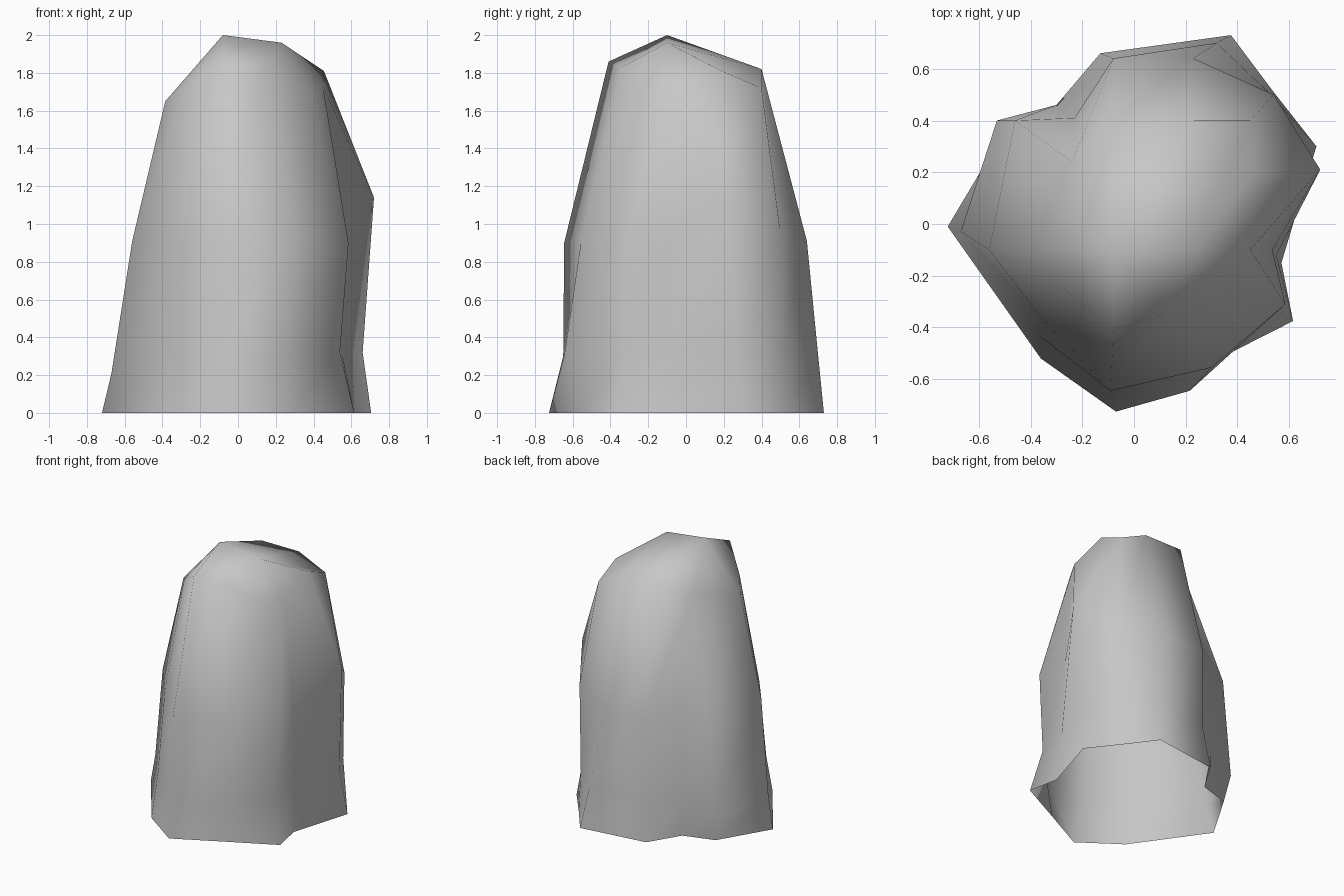
import bpy, bmesh

if "Cube" in bpy.data.objects:
    bpy.data.objects.remove(bpy.data.objects["Cube"])

# Outline loops, counter-clockwise from the left side, as (x, y) on the ground
BASE = [(-.72, -.01), (-.36, -.52), (-.07, -.725), (.27, -.55), (.615, -.375), (.57, -.15),
        (.705, .30), (.54, .51), (.375, .73), (-.13, .66), (-.27, .43), (-.50, .36)]
# Higher loops as (x, y, z)
FOOT = [(-.67, -.03, .21), (-.37, -.43, .3), (-.09, -.65, .3), (.215, -.645, .3),
        (.54, -.33, .32), (.55, -.12, .32), (.66, .27, .32), (.53, .50, .3),
        (.32, .70, .3), (-.08, .64, .3), (-.30, .46, .25), (-.53, .40, .2)]
WAIST = [(-.56, -.10, .91), (-.36, -.36, .9), (-.09, -.645, .9), (.30, -.555, .91),
         (.585, -.31, .9), (.535, -.10, .9), (.72, .21, 1.14), (.54, .50, .95),
         (.23, .64, .91), (-.08, .64, .91), (-.23, .41, .95), (-.46, .40, .92)]
SHOULDER = [(-.385, -.10, 1.65), (-.28, -.24, 1.72), (-.08, -.41, 1.86), (.14, -.34, 1.83),
            (.39, -.22, 1.70), (.45, -.10, 1.73), (.455, .19, 1.81), (.45, .40, 1.72),
            (.23, .40, 1.82), (-.08, .40, 1.82), (-.24, .24, 1.76), (-.31, .08, 1.70)]

bm = bmesh.new()
loops = [[bm.verts.new(p) for p in pts]
         for pts in ([(x, y, 0) for x, y in BASE], FOOT, WAIST, SHOULDER)]
n = len(BASE)

# Side walls; two upper panels are creased along a diagonal
for level, (low, high) in enumerate(zip(loops, loops[1:])):
    for i in range(n):
        j = (i + 1) % n
        if level == 2 and i in (5, 10):
            bm.faces.new((low[i], low[j], high[i]))
            bm.faces.new((low[j], high[j], high[i]))
        else:
            bm.faces.new((low[i], low[j], high[j], high[i]))

# Crown: two peaks joined by a short ridge
peak = bm.verts.new((-.08, -.10, 2.0))
side_peak = bm.verts.new((.23, -.10, 1.96))
top = loops[-1]
for i in range(n):
    bm.faces.new((top[i], top[(i + 1) % n], side_peak if 3 <= i < 8 else peak))
bm.faces.new((peak, top[3], side_peak))
bm.faces.new((peak, side_peak, top[8]))

for f in bm.faces:
    f.smooth = True
mesh = bpy.data.meshes.new("rock")
bm.to_mesh(mesh)
bm.free()

# Stone colour
stone = bpy.data.materials.new("stone grey")
stone.diffuse_color = (.57, .57, .57, 1)
stone.use_nodes = True
stone.node_tree.nodes["Principled BSDF"].inputs["Base Color"].default_value = stone.diffuse_color
mesh.materials.append(stone)
rock = bpy.data.objects.new("rock", mesh)
bpy.context.collection.objects.link(rock)
